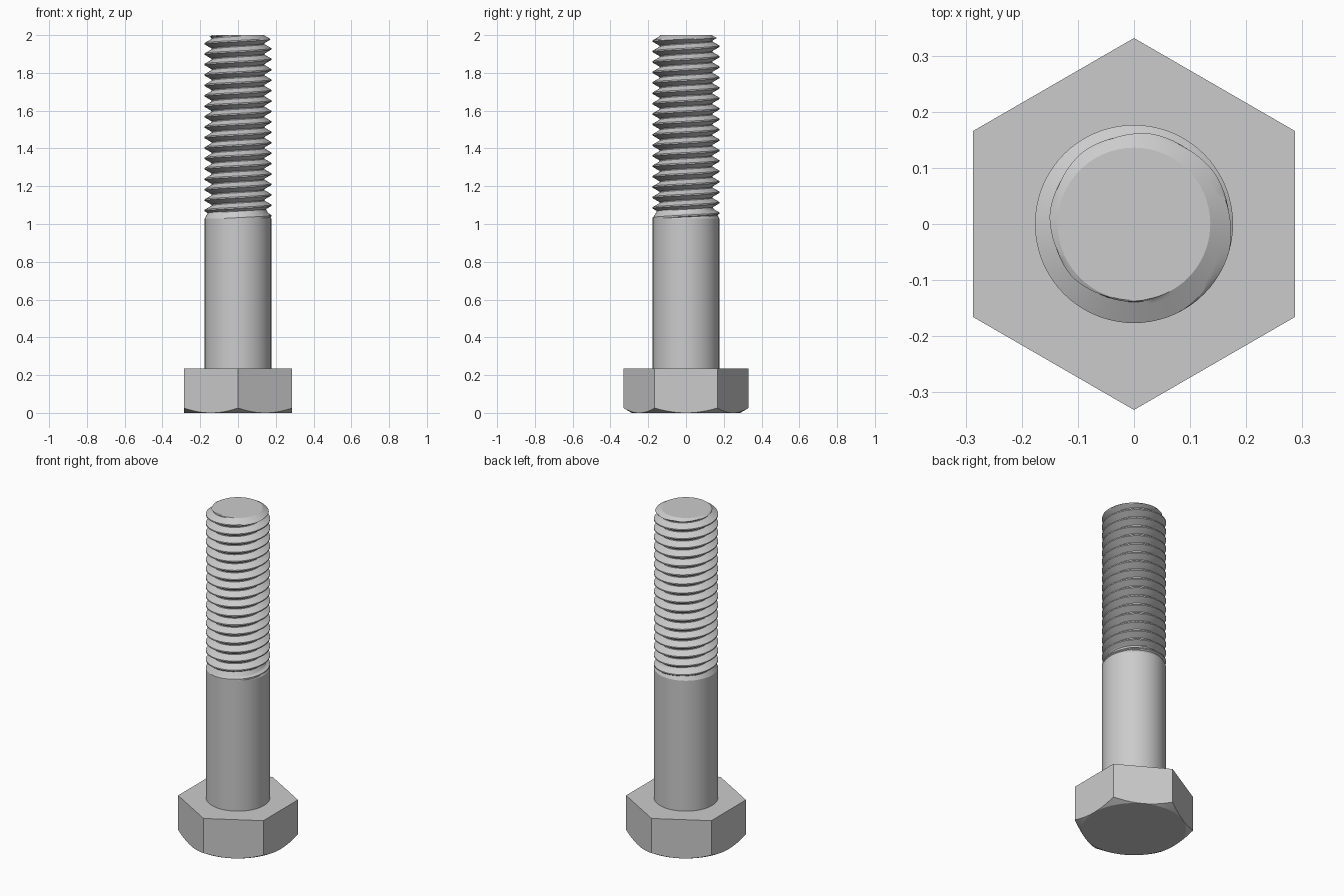
import bpy
import bmesh
import math

SEG = 72
SHANK_R = 0.1766
ROOT_R = 0.139
HEAD_FLAT = 0.287
HEAD_H = 0.236
THREAD_Z = 1.029
TOP_Z = 2.0
TIP_R = 0.136
PITCH = 0.0552
CREST_Z = 1.044          # height of a crest on the +x side
TAN30 = math.tan(math.radians(30))

cube = bpy.data.objects.get("Cube")
if cube:
    bpy.data.objects.remove(cube, do_unlink=True)

steel = bpy.data.materials.new("grey steel")
steel.use_nodes = True
colour = (0.6, 0.6, 0.6, 1)
steel.diffuse_color = colour
steel.node_tree.nodes["Principled BSDF"].inputs["Base Color"].default_value = colour


def polar(bm, r, a, z):
    return bm.verts.new((r * math.cos(a), r * math.sin(a), z))


def bridge(bm, low, high):
    """Join two closed rings of equal length with quads."""
    n = len(low)
    for i in range(n):
        k = (i + 1) % n
        bm.faces.new((low[i], low[k], high[k], high[i]))


def finish(bm, name, angle=25):
    """Clean up the mesh and add it to the scene as a shaded object."""
    bmesh.ops.remove_doubles(bm, verts=bm.verts, dist=1e-5)
    bmesh.ops.dissolve_degenerate(bm, edges=bm.edges, dist=1e-6)
    bmesh.ops.recalc_face_normals(bm, faces=bm.faces)
    mesh = bpy.data.meshes.new(name)
    bm.to_mesh(mesh)
    bm.free()
    mesh.materials.append(steel)
    obj = bpy.data.objects.new(name, mesh)
    bpy.context.collection.objects.link(obj)
    bpy.ops.object.select_all(action="DESELECT")
    obj.select_set(True)
    bpy.context.view_layer.objects.active = obj
    bpy.ops.object.shade_smooth_by_angle(angle=math.radians(angle))
    return obj


# Hexagonal head, its lower corners trimmed by a 30 degree cone
bm = bmesh.new()
top, edge, disc = [], [], []
for i in range(SEG):
    a = 2 * math.pi * i / SEG
    off = (a + math.pi / 6) % (math.pi / 3) - math.pi / 6
    r = HEAD_FLAT / math.cos(off)
    top.append(polar(bm, r, a, HEAD_H))
    edge.append(polar(bm, r, a, (r - HEAD_FLAT) * TAN30))
    disc.append(polar(bm, HEAD_FLAT, a, 0))
bridge(bm, edge, top)
bridge(bm, disc, edge)
bm.faces.new(top)
bm.faces.new(disc[::-1])
finish(bm, "hex_head")

# Plain shank
bm = bmesh.new()
rings = [[polar(bm, SHANK_R, 2 * math.pi * i / SEG, z) for i in range(SEG)]
         for z in (HEAD_H, THREAD_Z)]
bridge(bm, *rings)
finish(bm, "shank")


# Right-hand thread with a tapered run-out below and a chamfered tip
CREST_HALF = PITCH / 16
FLANK = (SHANK_R - ROOT_R) * TAN30


def thread_radius(offset, z):
    """Radius at a height, given the axial distance from the nearest crest."""
    depth = max(0, abs(offset) - CREST_HALF) / TAN30
    r = max(SHANK_R - depth, ROOT_R)
    r = max(r, SHANK_R - (z - THREAD_Z) * TAN30)
    return min(r, TIP_R + (TOP_Z - z) / TAN30)


flank_steps = 6
half = [CREST_HALF + FLANK * k / flank_steps for k in range(flank_steps + 1)]
profile = [-h for h in reversed(half)] + half

bm = bmesh.new()
columns = []
turns = range(-2, int((TOP_Z - THREAD_Z) / PITCH) + 3)
for i in range(SEG + 1):
    a = 2 * math.pi * i / SEG
    column = []
    for turn in turns:
        crest = CREST_Z + PITCH * (turn + i / SEG)
        for p in profile:
            z = min(max(crest + p, THREAD_Z), TOP_Z)
            offset = (z - crest + PITCH / 2) % PITCH - PITCH / 2
            column.append(polar(bm, thread_radius(offset, z), a, z))
    columns.append(column)
for left, right in zip(columns, columns[1:]):
    for j in range(len(left) - 1):
        quad = (left[j], right[j], right[j + 1], left[j + 1])
        heights = [v.co.z for v in quad]
        if max(heights) - min(heights) > 1e-6:
            bm.faces.new(quad)
loose = [v for v in bm.verts if not v.link_faces]
bmesh.ops.delete(bm, geom=loose, context="VERTS")
bmesh.ops.remove_doubles(bm, verts=bm.verts, dist=1e-5)

# Flat tip closing the thread
rim = [v for v in bm.verts if v.co.z > TOP_Z - 1e-6]
rim.sort(key=lambda v: math.atan2(v.co.y, v.co.x))
bm.faces.new(rim)
finish(bm, "threaded_end")
